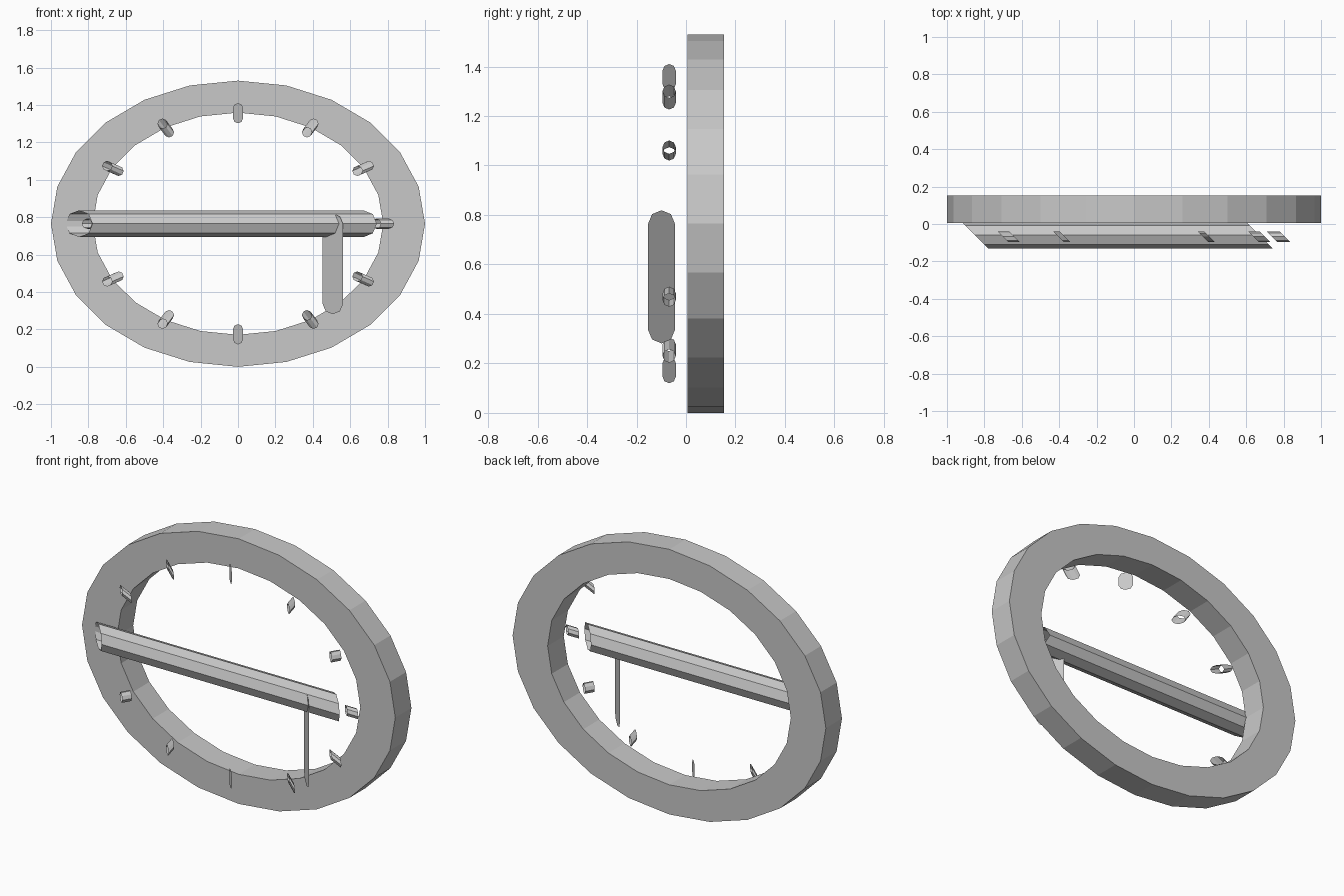
import bpy, bmesh
from math import cos, sin, pi
from mathutils import Vector

cube = bpy.data.objects.get("Cube")
if cube:
    bpy.data.objects.remove(cube, do_unlink=True)

grey = bpy.data.materials.new("plain grey")
grey.use_nodes = True
grey.diffuse_color = (0.58, 0.58, 0.58, 1)
grey.node_tree.nodes["Principled BSDF"].inputs["Base Color"].default_value = grey.diffuse_color

MID = 0.765          # height of the dial centre
WIDE = 1 / MID       # horizontal stretch of the dial


def finish(name, bm, recalc=False):
    if recalc:
        bmesh.ops.recalc_face_normals(bm, faces=bm.faces)
    mesh = bpy.data.meshes.new(name)
    bm.to_mesh(mesh)
    bm.free()
    mesh.materials.append(grey)
    obj = bpy.data.objects.new(name, mesh)
    bpy.context.collection.objects.link(obj)
    return obj


def bridge(bm, a, b):
    for i in range(len(a)):
        j = (i + 1) % len(a)
        bm.faces.new((a[i], a[j], b[j], b[i]))


def slanted_tube(name, start, end, radius, sides=8):
    """Open tube whose end loops lie in a plane turned 45 degrees about z."""
    bm = bmesh.new()
    loops = []
    for centre in (start, end):
        loop = []
        for i in range(sides):
            a = 2 * pi * i / sides
            offset = Vector((cos(a), -cos(a), sin(a))) * radius
            loop.append(bm.verts.new(Vector(centre) + offset))
        loops.append(loop)
    bridge(bm, *loops)
    return finish(name, bm)


def dial_point(angle, radius, y):
    return (radius * WIDE * cos(angle), y, MID + radius * sin(angle))


# Oval rim with a rectangular section
bm = bmesh.new()
section = [(MID, 0.006), (MID, 0.153), (0.594, 0.153), (0.594, 0.006)]
rings = [[bm.verts.new(dial_point(2 * pi * i / 24, r, y)) for i in range(24)]
         for r, y in section]
for k in range(4):
    bridge(bm, rings[k], rings[(k + 1) % 4])
finish("rim", bm, recalc=True)

# Hour ticks
for h in range(12):
    a = 2 * pi * h / 12
    slanted_tube(f"tick_{h + 1}", dial_point(a, 0.564, -0.068),
                 dial_point(a, 0.618, -0.068), 0.027)

# Long horizontal hand and short hanging hand
slanted_tube("long_hand", (-0.85, -0.06, MID), (0.67, -0.06, MID), 0.072)
slanted_tube("short_hand", (0.507, -0.099, MID), (0.507, -0.099, 0.335), 0.054)
